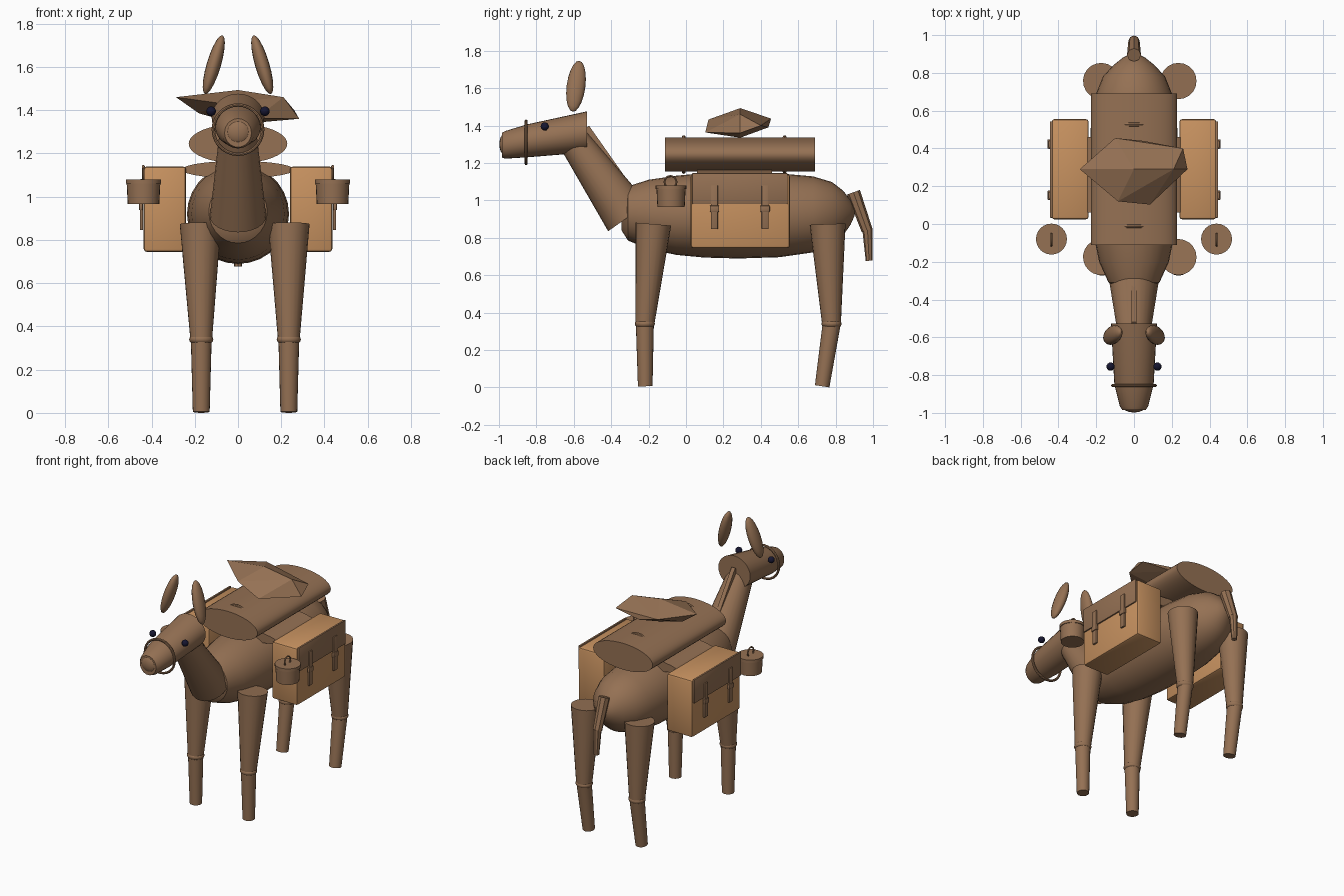
import bpy, bmesh, math
from mathutils import Vector, Matrix

if "Cube" in bpy.data.objects:
    bpy.data.objects.remove(bpy.data.objects["Cube"])


def material(name, rgb):
    m = bpy.data.materials.new(name)
    m.diffuse_color = (*rgb, 1)
    m.use_nodes = True
    m.node_tree.nodes["Principled BSDF"].inputs["Base Color"].default_value = m.diffuse_color
    return m


BROWN = material("brown hide", (0.30, 0.165, 0.088))
TAN = material("tan leather", (0.58, 0.29, 0.118))
NAVY = material("dark navy", (0.008, 0.008, 0.03))


def finish(bm, name, mat, smooth=True):
    bmesh.ops.recalc_face_normals(bm, faces=bm.faces[:])
    mesh = bpy.data.meshes.new(name)
    bm.to_mesh(mesh)
    bm.free()
    mesh.materials.append(mat)
    if smooth:
        mesh.shade_smooth()
        mesh.set_sharp_from_angle(angle=math.radians(35))
    ob = bpy.data.objects.new(name, mesh)
    bpy.context.collection.objects.link(ob)
    return ob


def loft(name, rings, mat=BROWN, n=28):
    """Elliptical sections along y: (y, half width, centre z, half height)."""
    bm = bmesh.new()
    rows = []
    for y, rx, zc, rz in rings:
        angles = [2 * math.pi * i / n for i in range(n)]
        rows.append([bm.verts.new((rx * math.cos(a), y, zc + rz * math.sin(a))) for a in angles])
    for a, b in zip(rows, rows[1:]):
        for i in range(n):
            j = (i + 1) % n
            bm.faces.new((a[i], a[j], b[j], b[i]))
    bm.faces.new(rows[0])
    bm.faces.new(rows[-1])
    return finish(bm, name, mat)


def cone(name, p, q, r1, r2, n=20, mat=BROWN, smooth=True):
    """Tapered cylinder from p to q."""
    p, q = Vector(p), Vector(q)
    rot = Vector((0, 0, 1)).rotation_difference(q - p).to_matrix().to_4x4()
    bm = bmesh.new()
    bmesh.ops.create_cone(bm, cap_ends=True, segments=n, radius1=r1, radius2=r2,
                          depth=(q - p).length,
                          matrix=Matrix.Translation((p + q) / 2) @ rot)
    return finish(bm, name, mat, smooth)


def ball(name, loc, scale, mat=BROWN, axis=(0, 0, 1)):
    rot = Vector((0, 0, 1)).rotation_difference(Vector(axis)).to_matrix().to_4x4()
    bm = bmesh.new()
    bmesh.ops.create_uvsphere(bm, u_segments=16, v_segments=10, radius=1,
                              matrix=Matrix.Translation(loc) @ rot @ Matrix.Diagonal((*scale, 1)))
    return finish(bm, name, mat)


def box(name, loc, size, mat=BROWN, rx=0, bevel=0):
    bm = bmesh.new()
    bmesh.ops.create_cube(bm, size=1, matrix=Matrix.Translation(loc)
                          @ Matrix.Rotation(rx, 4, 'X') @ Matrix.Diagonal((*size, 1)))
    if bevel:
        bmesh.ops.bevel(bm, geom=bm.edges[:], offset=bevel, segments=2,
                        profile=0.5, affect='EDGES')
    return finish(bm, name, mat)


def ring(name, loc, major, minor, plane, n=28, m=8):
    """Torus lying in the xz or yz plane."""
    bm = bmesh.new()
    rows = []
    for i in range(n):
        a = 2 * math.pi * i / n
        row = []
        for k in range(m):
            b = 2 * math.pi * k / m
            r, t = major + minor * math.cos(b), minor * math.sin(b)
            u, w = r * math.cos(a), r * math.sin(a)
            row.append(bm.verts.new(Vector(loc) + Vector((u, t, w) if plane == 'xz' else (t, u, w))))
        rows.append(row)
    for i in range(n):
        a, b = rows[i], rows[(i + 1) % n]
        for k in range(m):
            bm.faces.new((a[k], a[(k + 1) % m], b[(k + 1) % m], b[k]))
    return finish(bm, name, BROWN)


# Torso, neck and head
loft("body", [(-.345, .07, .92, .08), (-.31, .135, .93, .145), (-.2, .185, .925, .185),
              (-.05, .215, .92, .212), (.1, .23, .92, .226), (.28, .236, .92, .231),
              (.5, .23, .92, .224), (.68, .205, .925, .203), (.78, .165, .93, .168),
              (.84, .11, .932, .12), (.88, .06, .935, .065), (.9, .02, .935, .02)])
cone("neck", (0, -.31, .91), (0, -.60, 1.32), .13, .083, 24)
loft("head", [(-.528, .122, 1.366, .11), (-.85, .104, 1.318, .088),
              (-.965, .075, 1.297, .074), (-.985, .062, 1.295, .066)])
ball("nose", (0, -.965, 1.30), (.062, .033, .06))
box("mane", (0, -.435, 1.25), (.028, .035, .34), rx=math.atan2(.19, .27))
ring("noseband", (0, -.855, 1.31), .114, .008, 'xz')
for s, side in ((-1, "left"), (1, "right")):
    ball(side + "_eye", (s * .124, -.755, 1.395), (.022, .022, .022), NAVY)
    ball(side + "_ear", (s * .112, -.588, 1.61), (.033, .05, .143), axis=(-s * .08, .035, .27))

# Legs: upper, knee and lower
for side, x in (("left", -.17), ("right", .235)):
    for end, top, knee, foot in (("front", -.175, -.22, -.218), ("rear", .757, .778, .728)):
        n = f"{end}_{side}_leg"
        cone(n + "_upper", (x - .004 * (x < 0), top, .873), (x, knee, .335), .096, .05)
        ball(n + "_knee", (x, knee, .34), (.056, .054, .03))
        cone(n + "_lower", (x, knee, .335), (x, foot, .006), .048, .039)

# Tail in two faceted pieces
cone("tail_upper", (0, .895, 1.043), (0, .968, .84), .037, .03, 8, smooth=False)
cone("tail_lower", (0, .97, .85), (0, .979, .677), .028, .018, 8, smooth=False)

# Saddle, bedroll and its ties
loft("saddle", [(.06, .26, 1.125, .04), (.46, .26, 1.125, .04)])
loft("bedroll", [(-.112, .228, 1.245, .091), (.69, .228, 1.245, .091)], n=40)
for i, y in enumerate((-.012, .527)):
    ring(f"bedroll_tie_{i + 1}", (0, y, 1.245), .093, .01, 'xz')

# Faceted bundle on top
bm = bmesh.new()
for p in [(-.287, .29, 1.46), (-.1, .455, 1.437), (.26, .40, 1.40), (.283, .29, 1.36),
          (.085, .103, 1.363), (-.085, .12, 1.432), (0, .29, 1.493), (.21, .29, 1.46),
          (0, .29, 1.335), (-.18, .30, 1.385), (.05, .44, 1.39)]:
    bm.verts.new(p)
hull = bmesh.ops.convex_hull(bm, input=bm.verts[:])
bmesh.ops.delete(bm, geom=list({v for v in hull["geom_interior"] if isinstance(v, bmesh.types.BMVert)}),
                 context='VERTS')
finish(bm, "bundle", BROWN, smooth=False)

# Panniers with flap, straps and buckles, and hanging pots
for s, side in ((-1, "left"), (1, "right")):
    box(side + "_pannier", (s * .338, .29, .942), (.196, .53, .395), TAN, bevel=.014)
    box(side + "_flap", (s * .438, .288, 1.063), (.014, .51, .165), bevel=.004)
    for i, y in enumerate((.152, .423)):
        box(f"{side}_strap_{i + 1}", (s * .446, y, .963), (.014, .036, .235), bevel=.003)
        box(f"{side}_buckle_{i + 1}", (s * .449, y, .955), (.018, .05, .035), bevel=.005)
    x = s * .437
    cone(side + "_pot", (x, -.08, .965), (x, -.08, 1.065), .073, .078, 24)
    cone(side + "_pot_lid", (x, -.08, 1.06), (x, -.08, 1.08), .082, .082, 24)
    ring(side + "_pot_handle", (x, -.083, 1.098), .032, .005, 'yz', 20)
